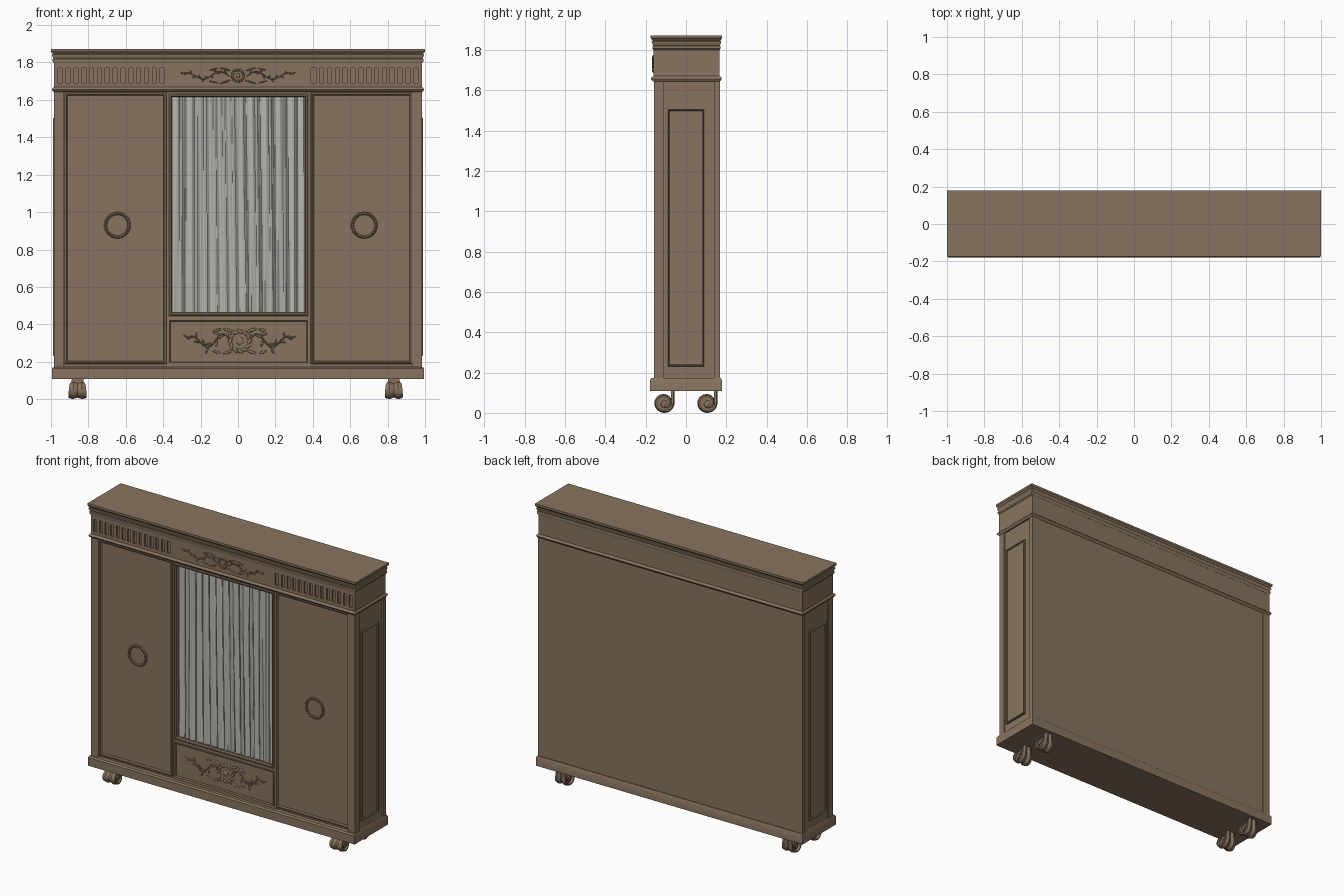
import bpy, bmesh, math, random
from mathutils import Matrix, Vector

if "Cube" in bpy.data.objects:
    bpy.data.objects.remove(bpy.data.objects["Cube"])

random.seed(4)

def material(name, rgb):
    m = bpy.data.materials.new(name)
    m.diffuse_color = (*rgb, 1)
    m.use_nodes = True
    m.node_tree.nodes["Principled BSDF"].inputs["Base Color"].default_value = m.diffuse_color
    return m

WOOD = material("brown wood", (0.25, 0.175, 0.113))
CLOTH = material("grey cloth", (0.47, 0.48, 0.44))

def finish(name, bm, mat=WOOD, fix=True):
    if fix:
        bmesh.ops.recalc_face_normals(bm, faces=bm.faces[:])
    me = bpy.data.meshes.new(name)
    bm.to_mesh(me)
    bm.free()
    me.materials.append(mat)
    ob = bpy.data.objects.new(name, me)
    bpy.context.collection.objects.link(ob)
    return ob

def add_box(bm, x0, x1, y0, y1, z0, z1):
    mat = (Matrix.Translation(((x0 + x1) / 2, (y0 + y1) / 2, (z0 + z1) / 2))
           @ Matrix.Diagonal((x1 - x0, y1 - y0, z1 - z0, 1)))
    bmesh.ops.create_cube(bm, size=1, matrix=mat)

def boxes(name, *dims):
    bm = bmesh.new()
    for d in dims:
        add_box(bm, *d)
    return finish(name, bm)

def skin(bm, rings, closed=False):
    """Bridge rings of equal length; cap the ends unless closed."""
    vs = [[bm.verts.new(p) for p in r] for r in rings]
    n = len(vs[0])
    pairs = list(zip(vs, vs[1:])) + ([(vs[-1], vs[0])] if closed else [])
    for a, b in pairs:
        for i in range(n):
            bm.faces.new((a[i], a[(i + 1) % n], b[(i + 1) % n], b[i]))
    if not closed:
        bm.faces.new(vs[0])
        bm.faces.new(vs[-1])

def moulding(name, levels):
    """Rectangular moulding: levels of (half width, front y, back y, z)."""
    bm = bmesh.new()
    skin(bm, [[(-h, f, z), (h, f, z), (h, b, z), (-h, b, z)] for h, f, b, z in levels])
    return finish(name, bm)

def frame(name, u0, u1, v0, v1, prof, to):
    """Mitred picture frame: profile of (inset, depth), mapped by to(u, v, d)."""
    bm = bmesh.new()
    rings = []
    for su, sv in ((0, 0), (1, 0), (1, 1), (0, 1)):
        rings.append([to(u1 - i if su else u0 + i, v1 - i if sv else v0 + i, d) for i, d in prof])
    skin(bm, rings, closed=True)
    return finish(name, bm)

def front(y):
    return lambda u, v, d: (u, y - d, v)

# carcass, corner posts and boards
boxes("carcass", (-0.975, 0.975, -0.113, 0.165, 0.16, 1.66))
for s, side in ((-1, "left"), (1, "right")):
    for y0, y1, end in ((-0.159, -0.112, "front"), (0.14, 0.168, "back")):
        a, b = sorted((s * 0.985, s * 0.93))
        boxes(f"{side}_{end}_post", (a, b, y0, y1, 0.165, 1.655))
    # side panel with raised moulding
    a, b = sorted((s * 0.96, s * 0.981))
    boxes(f"{side}_side_panel", (a, b, -0.085, 0.085, 0.235, 1.495))
    frame(f"{side}_side_moulding", -0.09, 0.09, 0.23, 1.505,
          [(0, 0), (0, 0.012), (0.004, 0.016), (0.009, 0.012), (0.009, 0)],
          lambda u, v, d, s=s: (s * (0.973 + d), u, v))

# plinth, waist moulding and cornice
moulding("plinth", [(0.994, -0.178, 0.178, 0.108), (0.994, -0.178, 0.178, 0.163),
                    (0.988, -0.170, 0.172, 0.173)])
moulding("waist_moulding", [(0.985, -0.160, 0.166, 1.642), (0.990, -0.168, 0.172, 1.648),
                            (0.994, -0.174, 0.178, 1.656), (0.990, -0.170, 0.174, 1.664),
                            (0.984, -0.160, 0.166, 1.670)])
moulding("cornice", [(0.985, -0.163, 0.168, 1.798), (0.992, -0.166, 0.170, 1.806),
                     (0.992, -0.166, 0.170, 1.818), (0.987, -0.163, 0.168, 1.822),
                     (0.994, -0.170, 0.174, 1.836), (0.994, -0.170, 0.174, 1.842),
                     (0.989, -0.166, 0.170, 1.846), (1.0, -0.175, 0.179, 1.858),
                     (1.0, -0.175, 0.179, 1.872)])

# frieze: recessed core with bars standing between the flutes
bars = [(-0.984, 0.984, -0.15, 0.167, 1.66, 1.81),
        (-0.984, 0.984, -0.162, -0.14, 1.66, 1.69),
        (-0.984, 0.984, -0.162, -0.14, 1.77, 1.81),
        (-0.395, 0.39, -0.162, -0.14, 1.69, 1.77)]
pitch = 0.042
for s in (-1, 1):
    for i in range(14):
        x = s * (0.405 + pitch * i + 0.021)
        bars.append((x - 0.010, x + 0.010, -0.162, -0.14, 1.69, 1.77))
    a, b = sorted((s * 0.984, s * 0.978))
    bars.append((a, b, -0.162, -0.14, 1.69, 1.77))
boxes("fluted_frieze", *bars)

# doors with thin mouldings, and a ring handle on each
RIB = [(0, -0.01), (0, 0.007), (0.004, 0.011), (0.011, 0.010), (0.017, 0.003), (0.017, -0.01)]
for side, x0, x1, ring_x in (("left", -0.928, -0.382, -0.645), ("right", 0.388, 0.935, 0.675)):
    boxes(f"{side}_door", (x0, x1, -0.145, -0.11, 0.175, 1.65))
    frame(f"{side}_door_moulding", x0, x1, 0.188, 1.64, RIB, front(-0.145))
    bm = bmesh.new()
    rings = []
    for i in range(48):
        a = math.tau * i / 48
        rings.append([(ring_x + math.cos(a) * (0.063 + 0.008 * math.cos(t)),
                       -0.146 - 0.007 * math.sin(t), 0.93 + math.sin(a) * (0.063 + 0.008 * math.cos(t)))
                      for t in (math.tau * k / 8 for k in range(8))])
    skin(bm, rings, closed=True)
    for i in range(24):
        a = math.tau * i / 24
        c = Vector((ring_x + 0.063 * math.cos(a), -0.150, 0.93 + 0.063 * math.sin(a)))
        bmesh.ops.create_icosphere(bm, subdivisions=2, radius=1, matrix=Matrix.Translation(c)
                                   @ Matrix.Rotation(-a - 0.5, 4, 'Y') @ Matrix.Diagonal((0.0095, 0.006, 0.005, 1)))
    finish(f"{side}_ring", bm)

# centre bay: stiles, rails, window moulding and drawer
boxes("centre_frame", (-0.382, -0.357, -0.148, -0.11, 0.17, 1.65), (0.362, 0.388, -0.148, -0.11, 0.17, 1.65),
      (-0.36, 0.365, -0.148, -0.11, 1.62, 1.65), (-0.36, 0.365, -0.148, -0.11, 0.425, 0.458),
      (-0.36, 0.365, -0.148, -0.11, 0.17, 0.19))
frame("window_moulding", -0.370, 0.375, 0.445, 1.632, RIB, front(-0.146))
boxes("drawer_front", (-0.365, 0.37, -0.145, -0.11, 0.185, 0.425))
frame("drawer_moulding", -0.372, 0.377, 0.190, 0.425,
      [(0, -0.01), (0, 0.008), (0.005, 0.010), (0.010, 0.003), (0.010, -0.01)], front(-0.146))

# pleated curtain behind the window
bm = bmesh.new()
NX, NZ = 220, 16
grid = []
for j in range(NZ + 1):
    t = j / NZ
    row = []
    for i in range(NX + 1):
        u = i / NX
        w = u + 0.015 * (1 - t) * math.sin(5 * u + 2)
        y = 0.0055 * math.sin(math.tau * 17 * w + 2 * math.sin(9 * w))
        y += 0.0030 * math.sin(math.tau * 29 * w + 1.5 * t)
        row.append(bm.verts.new((-0.358 + 0.722 * u, -0.126 + y, 0.452 + 1.173 * t)))
    grid.append(row)
for a, b in zip(grid, grid[1:]):
    for i in range(NX):
        bm.faces.new((a[i], a[i + 1], b[i + 1], b[i]))
finish("curtain", bm, CLOTH, fix=False)

# carved foliage in low relief
def carving(name, cx, y, cz, hw, hh):
    bm = bmesh.new()
    def leaf(x, z, ang, ln, wd):
        bmesh.ops.create_icosphere(bm, subdivisions=2, radius=1,
            matrix=Matrix.Translation((cx + x, y, cz + z)) @ Matrix.Rotation(-ang, 4, 'Y')
            @ Matrix.Diagonal((ln, 0.006, wd, 1)))
    for i in range(12):                               # central wreath
        a = math.tau * i / 12
        leaf(0.55 * hh * math.cos(a), 0.55 * hh * math.sin(a), a + 1.1, hh * 0.22, hh * 0.10)
    leaf(0, 0, 0, hh * 0.22, hh * 0.22)
    for s in (-1, 1):
        for k in range(22):                           # winding stem with side leaves
            t = k / 21
            x = hw * (0.17 + 0.78 * t)
            z = hh * 0.42 * math.sin(t * 8.5) * (1 - 0.4 * t)
            sl = math.atan2(hh * 0.42 * 8.5 * math.cos(t * 8.5) * (1 - 0.4 * t), hw * 0.78)
            leaf(s * x, z, s * sl, hw * 0.030, hh * 0.045)
            if k % 2:
                d = 1 if k % 4 == 1 else -1
                a = sl + d * random.uniform(0.6, 1.0)
                ln = hh * 0.26 * (1 - 0.4 * t)
                leaf(s * (x + ln * math.cos(a)), z + ln * math.sin(a), s * a, ln, ln * 0.28)
        for z in (-0.62, 0.62):                       # ribbons
            leaf(s * hw * 0.22, z * hh, s * z * 0.5, hw * 0.10, hh * 0.08)
            leaf(s * hw * 0.42, z * hh, -s * z * 0.4, hw * 0.08, hh * 0.07)
    finish(name, bm)

carving("frieze_carving", 0.0, -0.162, 1.73, 0.31, 0.055)
carving("drawer_carving", 0.01, -0.145, 0.31, 0.29, 0.095)

# scroll feet: a grooved band rolled into a volute, with an eye in the middle
def foot(name, cx, cy):
    bm = bmesh.new()
    rings = []
    def section(py, pz, ny, nz, w, th):
        pts = [(-w, -0.006), (-w * 0.5, 0), (0, -0.009), (w * 0.5, 0), (w, -0.006), (w, -th), (-w, -th)]
        rings.append([(cx + x, cy + py + ny * d, pz + nz * d) for x, d in pts])
    section(0.050, 0.112, 1, 0, 0.030, 0.018)
    section(0.050, 0.080, 1, 0, 0.034, 0.018)
    for i in range(41):
        a = -math.tau * 1.45 * i / 40
        r = 0.050 - 0.026 * max(0, (i - 14) / 26)
        w = 0.038 + 0.010 * math.sin(min(1, i / 20) * math.pi)
        section(r * math.cos(a), 0.050 + r * math.sin(a), math.cos(a), math.sin(a), w, 0.014)
    skin(bm, rings)
    turn = Matrix.Translation((cx, cy, 0.050)) @ Matrix.Rotation(math.pi / 2, 4, 'Y')
    bmesh.ops.create_cone(bm, cap_ends=True, segments=24, radius1=0.036, radius2=0.036, depth=0.060, matrix=turn)
    bmesh.ops.create_cone(bm, cap_ends=True, segments=16, radius1=0.014, radius2=0.014, depth=0.080, matrix=turn)
    finish(name, bm)

for side, x in (("left", -0.858), ("right", 0.833)):
    for end, y in (("front", -0.107), ("back", 0.106)):
        foot(f"{side}_{end}_foot", x, y)

# smooth rounded parts, keep real edges sharp
bpy.ops.object.select_all(action='SELECT')
bpy.context.view_layer.objects.active = bpy.data.objects["carcass"]
bpy.ops.object.shade_smooth_by_angle(angle=math.radians(35))
